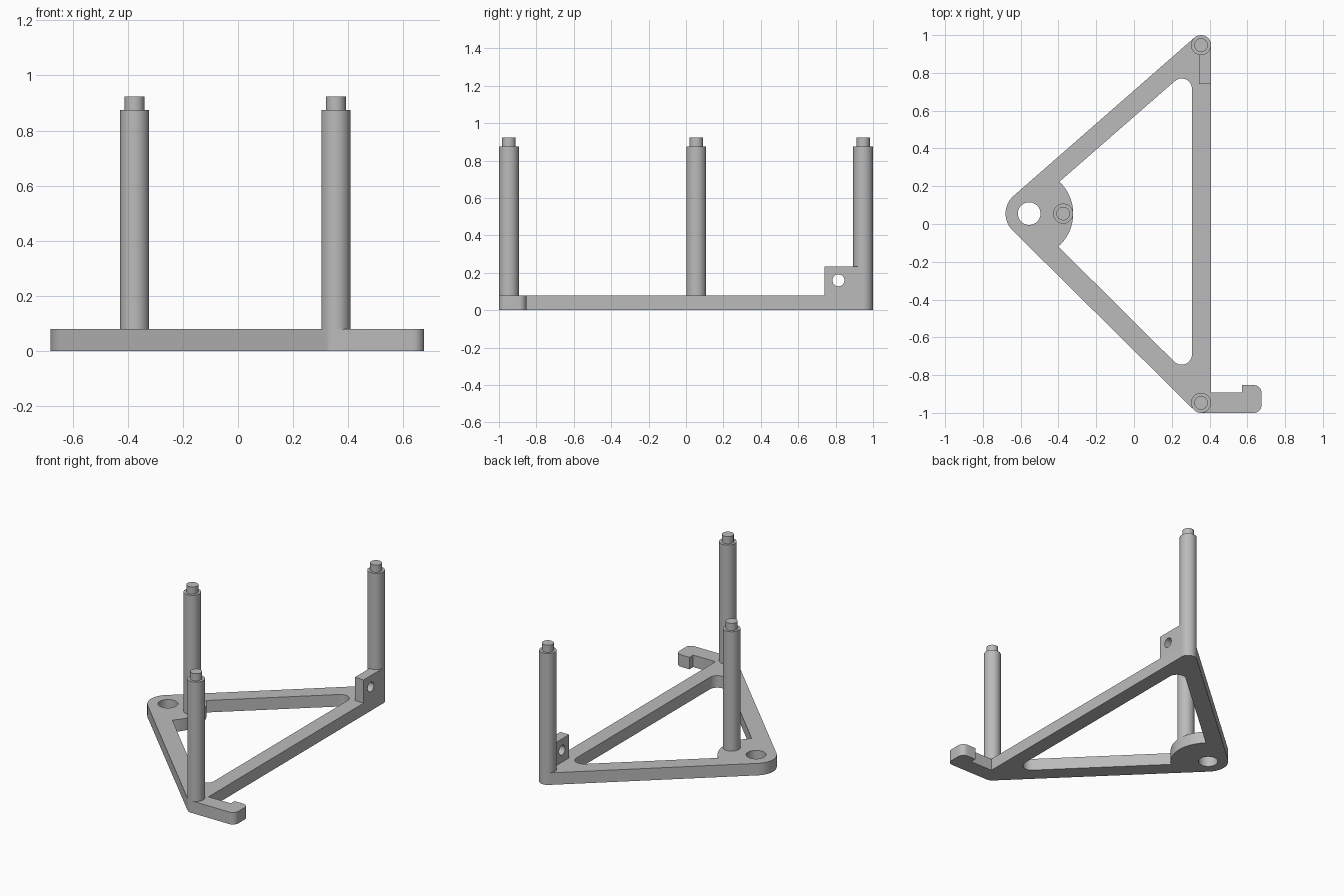
import bpy, bmesh
from math import cos, sin, radians, pi
from mathutils import Matrix

cube = bpy.data.objects.get("Cube")
if cube:
    bpy.data.objects.remove(cube, do_unlink=True)

grey = bpy.data.materials.new("plain grey")
grey.use_nodes = True
COLOUR = (0.5, 0.5, 0.5, 1)
grey.diffuse_color = COLOUR
grey.node_tree.nodes["Principled BSDF"].inputs["Base Color"].default_value = COLOUR

APEX = (-0.555, 0.055)
BACK = (0.355, 0.947)
FRONT = (0.355, -0.947)
POST_R = 0.053
PLATE_H = 0.08


def arc(centre, r, start, end, n=16):
    angles = [radians(start + (end - start) * i / n) for i in range(n + 1)]
    return [(centre[0] + r * cos(a), centre[1] + r * sin(a)) for a in angles]


def circle(centre, r):
    return arc(centre, r, 0, 360, 48)[:-1]


def finish(name, bm, angle=30):
    mesh = bpy.data.meshes.new(name)
    bm.to_mesh(mesh)
    bm.free()
    mesh.materials.clear()
    mesh.materials.append(grey)
    obj = bpy.data.objects.new(name, mesh)
    bpy.context.collection.objects.link(obj)
    bpy.ops.object.select_all(action="DESELECT")
    obj.select_set(True)
    bpy.context.view_layer.objects.active = obj
    bpy.ops.object.shade_smooth_by_angle(angle=radians(angle))
    return obj


def slab(name, loops, thickness, matrix):
    """Extrude an outline with holes; the slab rises from its own z = 0."""
    curve = bpy.data.curves.new(name + " profile", "CURVE")
    curve.dimensions = "2D"
    curve.fill_mode = "BOTH"
    curve.extrude = thickness / 2
    for loop in loops:
        spline = curve.splines.new("POLY")
        spline.points.add(len(loop) - 1)
        for point, (x, y) in zip(spline.points, loop):
            point.co = (x, y, 0, 1)
        spline.use_cyclic_u = True
    temp = bpy.data.objects.new(name + " profile", curve)
    mesh = temp.to_mesh()
    bm = bmesh.new()
    bm.from_mesh(mesh)
    temp.to_mesh_clear()
    bpy.data.objects.remove(temp)
    bpy.data.curves.remove(curve)
    bmesh.ops.remove_doubles(bm, verts=bm.verts, dist=1e-5)
    bmesh.ops.recalc_face_normals(bm, faces=bm.faces)
    bm.transform(matrix @ Matrix.Translation((0, 0, thickness / 2)))
    return finish(name, bm)


def post(name, centre, bottom):
    """Round post with a narrower pin on top, turned from a profile."""
    profile = [(0, bottom), (POST_R, bottom), (POST_R, 0.875),
               (0.036, 0.875), (0.036, 0.923), (0, 0.923)]
    bm = bmesh.new()
    verts = [bm.verts.new((r, 0, z)) for r, z in profile]
    edges = [bm.edges.new(pair) for pair in zip(verts, verts[1:])]
    bmesh.ops.spin(bm, geom=verts + edges, cent=(0, 0, 0), axis=(0, 0, 1),
                   angle=2 * pi, steps=48)
    bmesh.ops.remove_doubles(bm, verts=bm.verts, dist=1e-5)
    bmesh.ops.recalc_face_normals(bm, faces=bm.faces)
    bm.transform(Matrix.Translation((*centre, 0)))
    return finish(name, bm)


# Triangular base plate, with the hook at its front corner
hook = [(0.635, -1.0)]
hook += arc((0.635, -0.96), 0.04, 270, 360, 8)[1:]
hook += arc((0.635, -0.893), 0.04, 0, 90, 8)
hook += [(0.572, -0.853), (0.572, -0.893), (0.408, -0.893)]
outline = (arc(BACK, POST_R, 0, 131.2) + arc(APEX, 0.125, 131.2, 225.3)
           + arc(FRONT, POST_R, 225.3, 270) + hook)
window = (arc((0.252, 0.715), 0.055, 0, 131.2)
          + arc(APEX, 0.233, 46.5, -48.5, 24)
          + arc((0.252, -0.69), 0.055, 225.3, 360))
slab("base_plate", [outline, window, circle(APEX, 0.06)], PLATE_H, Matrix())

# Upright lug with a cross hole beside the back post
lug = [(0.74, 0.0), (0.947, 0.0), (0.947, 0.235), (0.74, 0.235)]
along_x = Matrix(((0, 0, 1, 0.343), (1, 0, 0, 0), (0, 1, 0, 0), (0, 0, 0, 1)))
slab("back_lug", [lug, circle((0.815, 0.16), 0.032)], 0.065, along_x)

# Posts
post("back_post", BACK, PLATE_H)
post("front_post", FRONT, PLATE_H)
post("apex_post", (-0.375, 0.055), PLATE_H)
